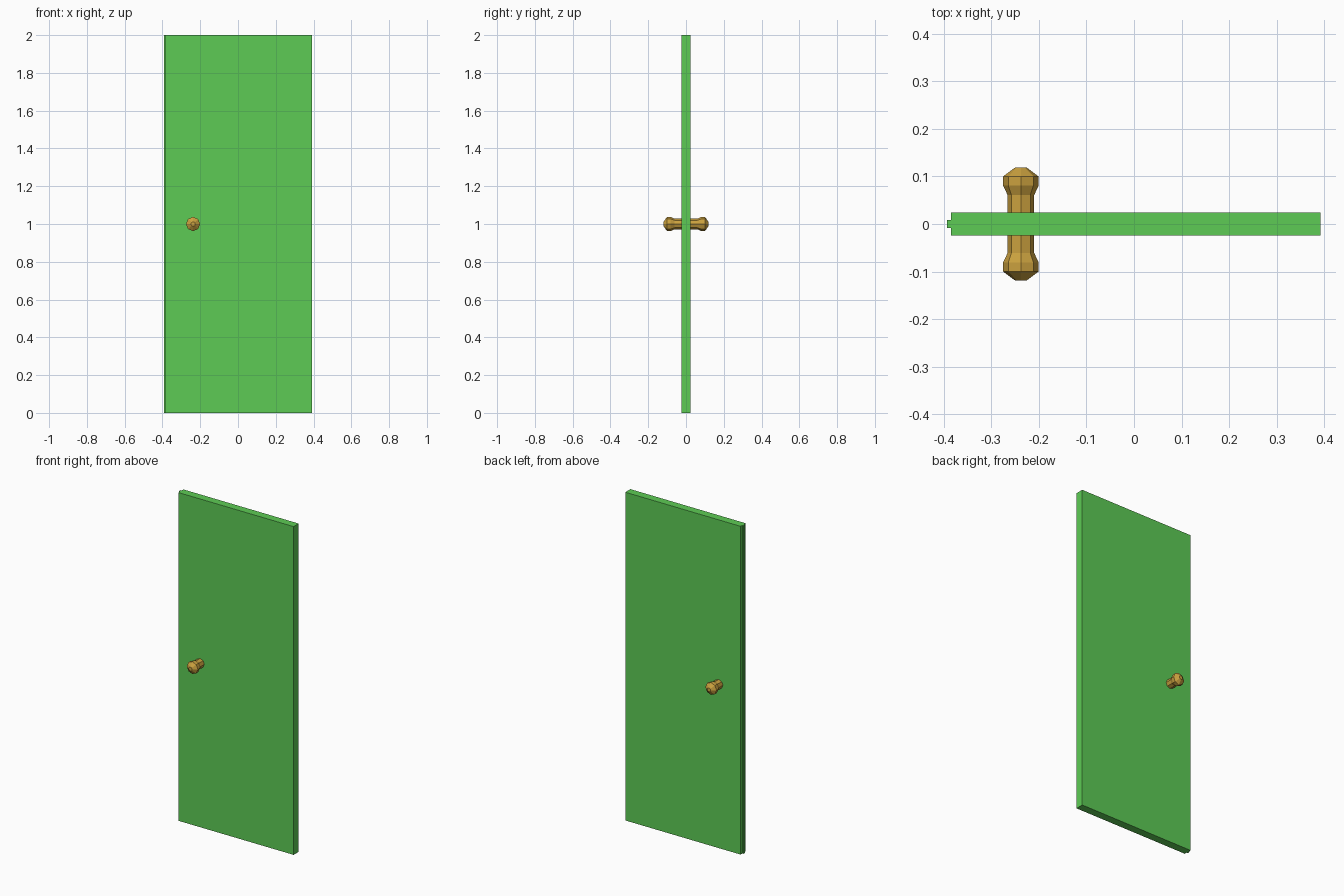
import bpy, bmesh, math

if "Cube" in bpy.data.objects:
    bpy.data.objects.remove(bpy.data.objects["Cube"])


def material(name, color):
    m = bpy.data.materials.new(name)
    m.diffuse_color = color
    m.use_nodes = True
    m.node_tree.nodes["Principled BSDF"].inputs["Base Color"].default_value = m.diffuse_color
    return m


def finish(name, bm, mat):
    bmesh.ops.recalc_face_normals(bm, faces=bm.faces)
    me = bpy.data.meshes.new(name)
    bm.to_mesh(me)
    bm.free()
    me.materials.append(mat)
    ob = bpy.data.objects.new(name, me)
    bpy.context.collection.objects.link(ob)
    return ob


green = material("green_paint", (0.11, 0.60, 0.09, 1))
brass = material("brass", (0.60, 0.36, 0.05, 1))

# Door slab with latch-side tongue: one plan outline extruded to full height
X0, X1, X2 = -0.393, -0.385, 0.392
T, TONGUE = 0.0245, 0.008
plan = [(X2, -T), (X2, T), (X1, T), (X1, TONGUE), (X0, TONGUE),
        (X0, -TONGUE), (X1, -TONGUE), (X1, -T)]
bm = bmesh.new()
base = bm.faces.new([bm.verts.new((x, y, 0)) for x, y in plan])
top = bmesh.ops.extrude_face_region(bm, geom=[base], use_keep_orig=True)["geom"]
bmesh.ops.translate(bm, vec=(0, 0, 2),
                    verts=[v for v in top if isinstance(v, bmesh.types.BMVert)])
finish("door_panel", bm, green)

# Eight-sided turned knobs, one on each side of the door
KNOB_X, KNOB_Z, SIDES = -0.238, 1.0, 8
profile = [(0.028, 0.022), (0.028, 0.061), (0.0375, 0.081),
           (0.0375, 0.100), (0.012, 0.119)]  # radius, distance from door centre


def knob(name, side):
    bm = bmesh.new()
    rings = []
    for r, d in profile:
        rings.append([bm.verts.new((KNOB_X + r * math.cos(a), side * d,
                                    KNOB_Z + r * math.sin(a)))
                      for a in (math.tau * i / SIDES for i in range(SIDES))])
    for a, b in zip(rings, rings[1:]):
        for i in range(SIDES):
            j = (i + 1) % SIDES
            bm.faces.new((a[i], a[j], b[j], b[i]))
    bm.faces.new(rings[0])
    bm.faces.new(rings[-1])
    finish(name, bm, brass)


knob("front_knob", -1)
knob("back_knob", 1)
